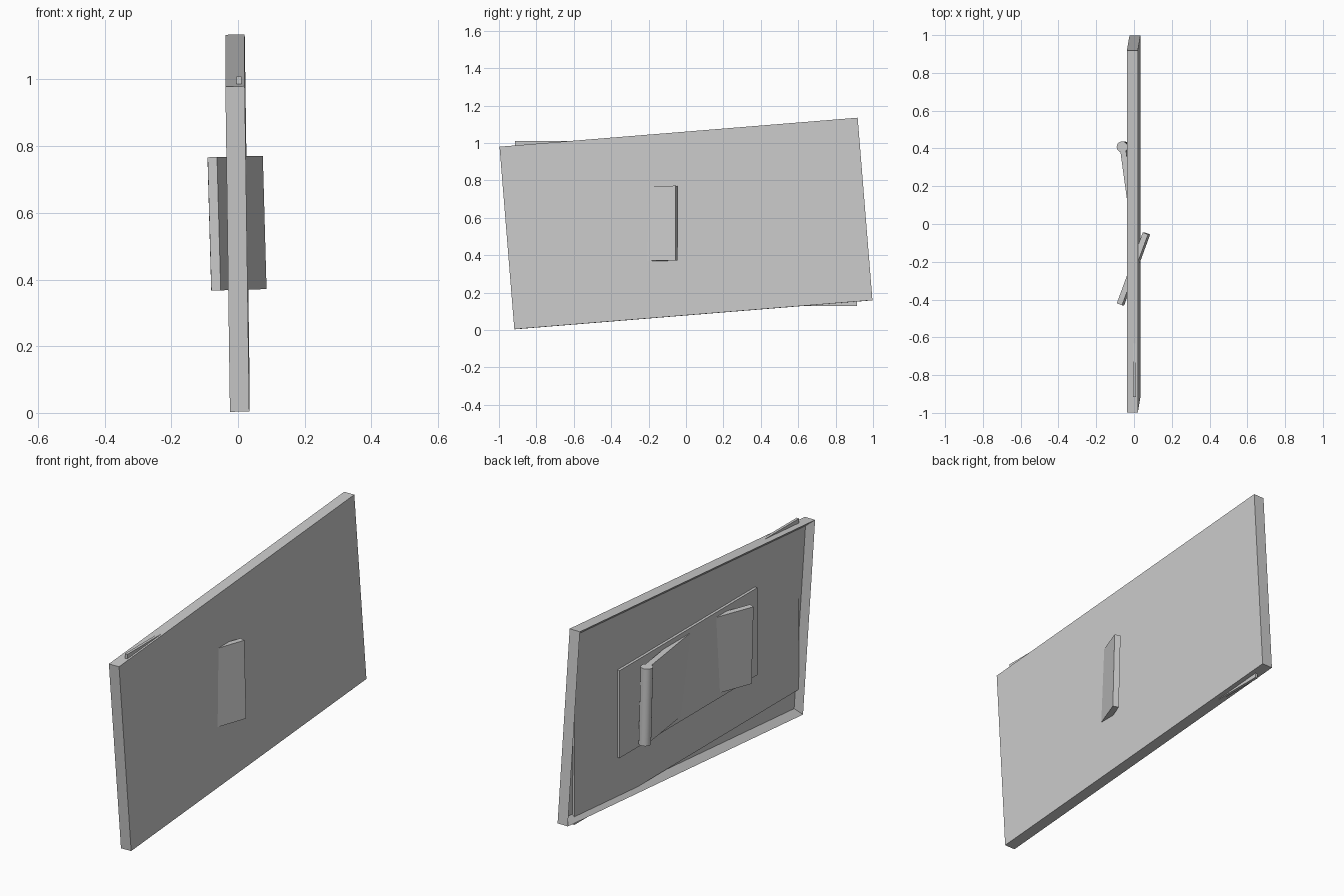
import bpy, bmesh
from math import radians, atan2, hypot
from mathutils import Matrix, Vector

if "Cube" in bpy.data.objects:
    bpy.data.objects.remove(bpy.data.objects["Cube"])

MID_Z = 0.569


def make_object(name, bm):
    mesh = bpy.data.meshes.new(name)
    bmesh.ops.recalc_face_normals(bm, faces=bm.faces)
    bm.to_mesh(mesh)
    bm.free()
    ob = bpy.data.objects.new(name, mesh)
    bpy.context.collection.objects.link(ob)
    return ob


def box(name, size, matrix):
    bm = bmesh.new()
    bmesh.ops.create_cube(bm, size=1)
    bmesh.ops.scale(bm, vec=size, verts=bm.verts)
    bm.transform(matrix)
    return make_object(name, bm)


def tilt(deg):
    return Matrix.Rotation(radians(deg), 4, 'Y')


# Shallow tray, slightly rolled, open towards -x
bm = bmesh.new()
bmesh.ops.create_cube(bm, size=1)
bmesh.ops.scale(bm, vec=(0.058, 1.921, 0.979), verts=bm.verts)
back = min(bm.faces, key=lambda f: f.calc_center_median().x)
bmesh.ops.inset_region(bm, faces=[back], thickness=0.042)
bmesh.ops.translate(bm, verts=back.verts, vec=(0.032, 0, 0))
bm.transform(Matrix.Translation((-0.002, 0, MID_Z))
             @ Matrix.Rotation(radians(4.63), 4, 'X') @ tilt(-0.8))
make_object("panel_tray", bm)

# Upright sheet whose corners poke out of the tray
box("backing_sheet", (0.014, 1.83, 0.88), Matrix.Translation((0.003, 0, MID_Z)))

# Raised mounting plate
box("mounting_plate", (0.020, 1.12, 0.45), Matrix.Translation((-0.008, 0.005, MID_Z)))

# Two slanted blades crossing the panel, and a hinge pin
lean = Matrix.Translation((0, 0, MID_Z)) @ tilt(-1.6)


def blade(name, start, end):
    a, b = Vector((*start, 0)), Vector((*end, 0))
    d = b - a
    turn = Matrix.Rotation(atan2(-d.x, d.y), 4, 'Z')
    box(name, (0.030, hypot(d.x, d.y), 0.40),
        lean @ Matrix.Translation((a + b) / 2) @ turn)


blade("front_blade", (-0.0715, -0.425), (0.066, -0.05))
blade("rear_blade", (-0.055, 0.41), (0.008, -0.05))

bm = bmesh.new()
bmesh.ops.create_cone(bm, cap_ends=True, segments=32, radius1=0.029,
                      radius2=0.029, depth=0.40)
bm.transform(lean @ Matrix.Translation((-0.057, 0.408, 0)))
pin = make_object("hinge_pin", bm)
bpy.context.view_layer.objects.active = pin
pin.select_set(True)
bpy.ops.object.shade_smooth_by_angle(angle=radians(35))
